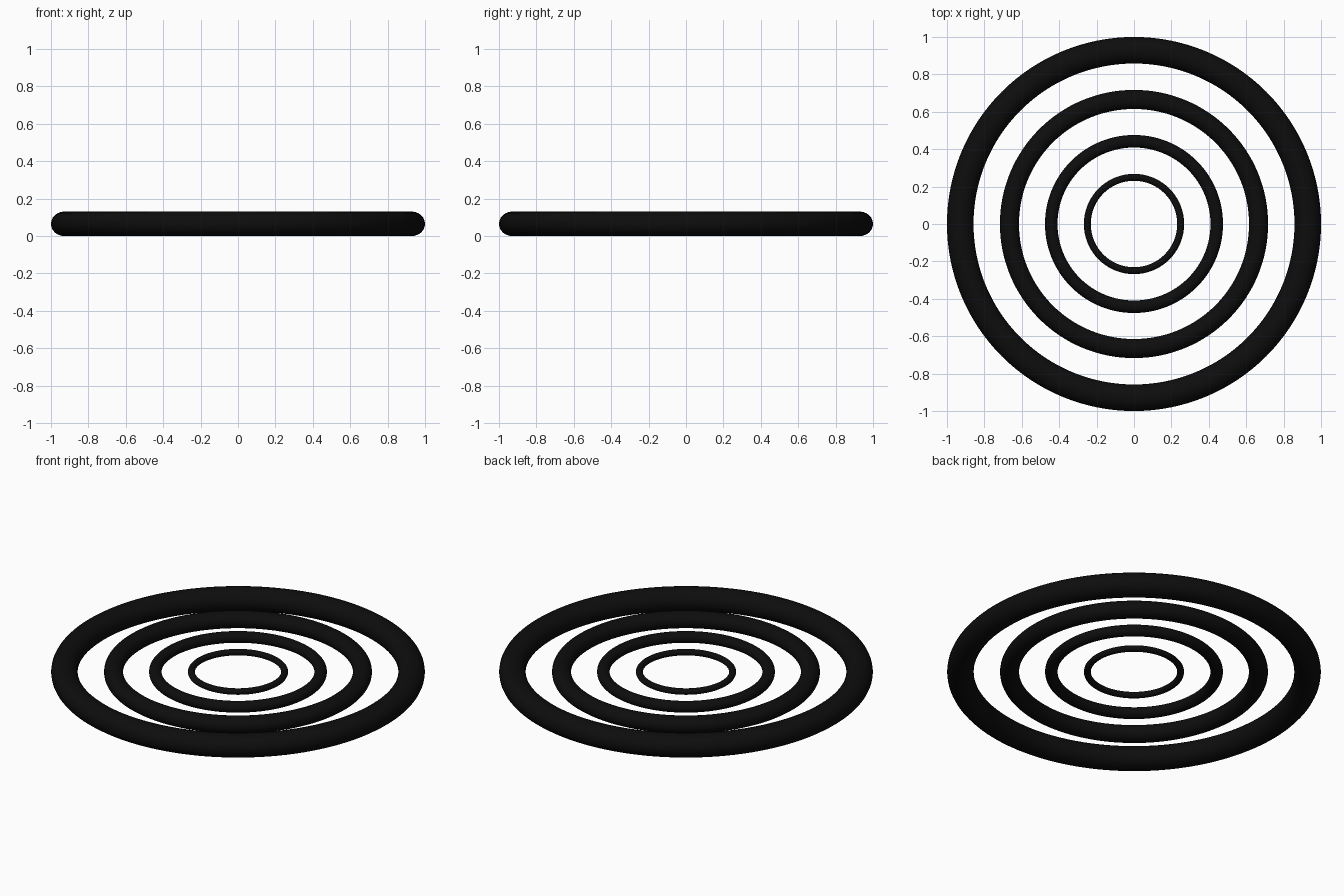
import bpy

if "Cube" in bpy.data.objects:
    bpy.data.objects.remove(bpy.data.objects["Cube"])

MID_Z = 0.0655   # all rings share one centre plane
FLATTEN = 0.0655 / 0.071   # tubes are slightly flatter than round

black = bpy.data.materials.new("black_rubber")
black.diffuse_color = (0.004, 0.004, 0.004, 1)
black.use_nodes = True
black.node_tree.nodes["Principled BSDF"].inputs["Base Color"].default_value = black.diffuse_color


def ring(name, outer, inner):
    """Torus given by its outer and inner edge radii."""
    tube = (outer - inner) / 2
    bpy.ops.mesh.primitive_torus_add(
        major_radius=(outer + inner) / 2, minor_radius=tube,
        major_segments=128, minor_segments=24, location=(0, 0, MID_Z))
    obj = bpy.context.object
    obj.name = name
    obj.scale.z = FLATTEN
    bpy.ops.object.transform_apply(location=False, rotation=False, scale=True)
    bpy.ops.object.shade_smooth()
    obj.data.materials.append(black)


# Concentric rings, each thinner towards the centre
ring("outer_ring", 1.0, 0.858)
ring("large_ring", 0.717, 0.615)
ring("medium_ring", 0.476, 0.409)
ring("small_ring", 0.268, 0.231)
